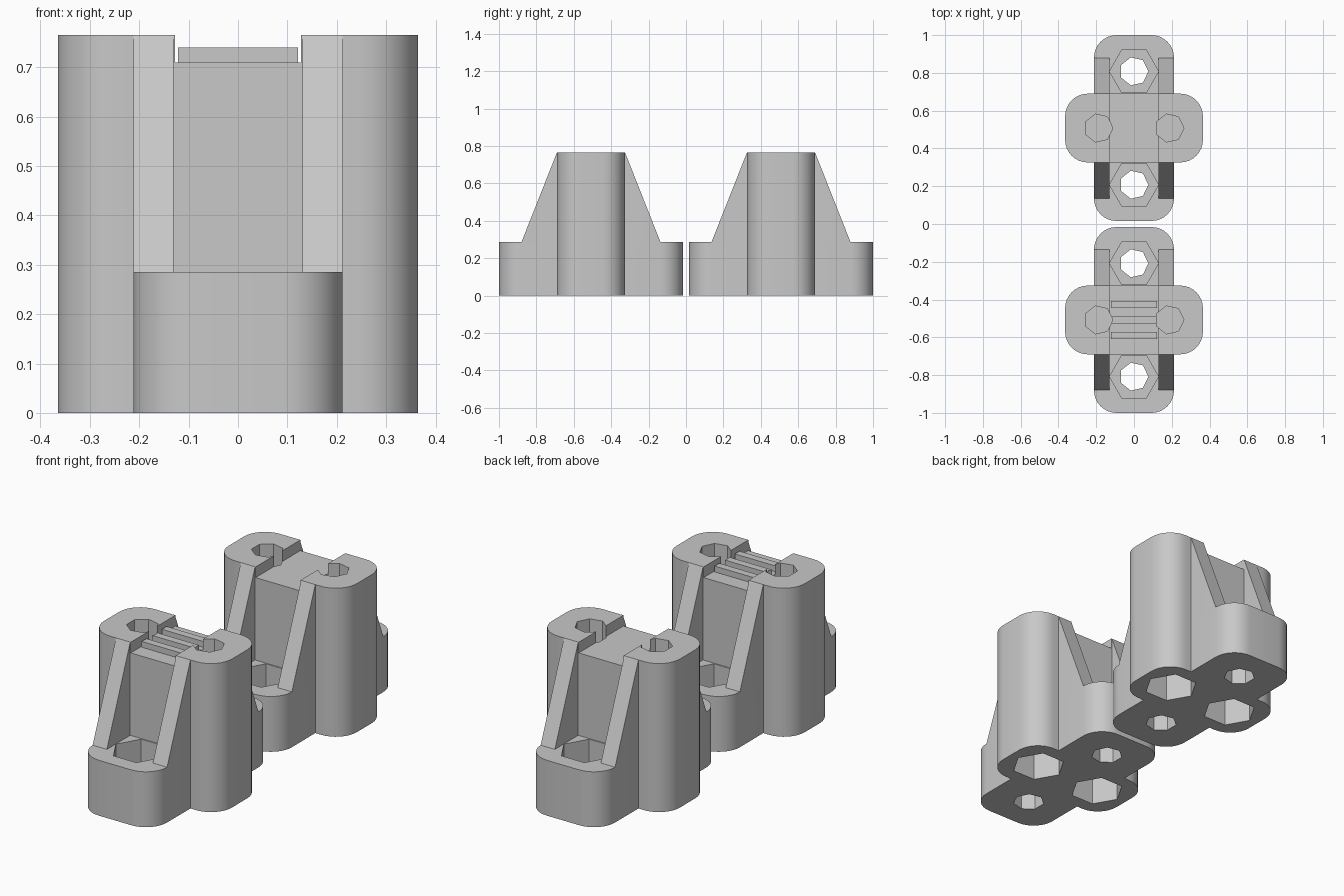
import bpy, bmesh
from math import cos, sin, pi, radians
from mathutils import Vector

if "Cube" in bpy.data.objects:
    bpy.data.objects.remove(bpy.data.objects["Cube"], do_unlink=True)

GREY = bpy.data.materials.new("plain grey")
GREY.use_nodes = True
GREY.diffuse_color = (0.58, 0.58, 0.58, 1)
GREY.node_tree.nodes["Principled BSDF"].inputs["Base Color"].default_value = GREY.diffuse_color

TOP, BASE_TOP = 0.765, 0.285      # tower and foot heights
SADDLE = 0.71                     # floor of the channel across the tower
BOLT_R, NUT_R = 0.076, 0.13
TOWER_BOLT, FOOT_BOLT = 0.188, 0.30


def extrude(name, start, offset):
    """Solid swept from a closed ring of points along an offset."""
    bm = bmesh.new()
    face = bm.faces.new([bm.verts.new(p) for p in start])
    ext = bmesh.ops.extrude_face_region(bm, geom=[face])
    moved = [g for g in ext["geom"] if isinstance(g, bmesh.types.BMVert)]
    bmesh.ops.translate(bm, verts=moved, vec=Vector(offset))
    bmesh.ops.recalc_face_normals(bm, faces=bm.faces)
    mesh = bpy.data.meshes.new(name)
    bm.to_mesh(mesh)
    bm.free()
    mesh.materials.append(GREY)
    ob = bpy.data.objects.new(name, mesh)
    bpy.context.collection.objects.link(ob)
    return ob


def rounded_block(name, hx, hy, r, z1, steps=8):
    ring = []
    for i, (sx, sy) in enumerate([(1, 1), (-1, 1), (-1, -1), (1, -1)]):
        for k in range(steps + 1):
            a = (i + k / steps) * pi / 2
            ring.append((sx * (hx - r) + r * cos(a), sy * (hy - r) + r * sin(a), 0))
    return extrude(name, ring, (0, 0, z1))


def box(name, hx, y0, y1, z0, z1):
    ring = [(-hx, y0, z0), (hx, y0, z0), (hx, y1, z0), (-hx, y1, z0)]
    return extrude(name, ring, (0, 0, z1 - z0))


def prism(name, x, y, r, sides, z0, z1):
    ring = [(x + r * cos(2 * pi * k / sides), y + r * sin(2 * pi * k / sides), z0)
            for k in range(sides)]
    return extrude(name, ring, (0, 0, z1 - z0))


def combine(body, tool, operation):
    """Apply a boolean and drop the tool object."""
    mod = body.modifiers.new("cut", "BOOLEAN")
    mod.operation, mod.solver, mod.object = operation, "EXACT", tool
    bpy.context.view_layer.objects.active = body
    bpy.ops.object.modifier_apply(modifier=mod.name)
    bpy.data.objects.remove(tool, do_unlink=True)


def clamp(name, y, toothed):
    body = rounded_block(name, 0.365, 0.182, 0.12, TOP)
    combine(body, rounded_block("foot", 0.212, 0.492, 0.12, BASE_TOP), "UNION")

    # Sloping ribs from the tower down to the foot
    slope = [(0.182, TOP), (0.372, BASE_TOP), (0.372, 0.27), (0.1, 0.27), (0.1, 0.7)]
    for sx in (-1, 1):
        for sy in (-1, 1):
            ring = [(sx * 0.131, sy * py, pz) for py, pz in slope]
            combine(body, extrude("rib", ring, (sx * 0.081, 0, 0)), "UNION")

    # Channel across the top, with gripping ridges in one half
    combine(body, box("channel", 0.128, -0.3, 0.3, SADDLE, 0.9), "DIFFERENCE")
    if toothed:
        for ry in (-0.082, 0, 0.082):
            ridge = box("ridge", 0.122, ry - 0.019, ry + 0.019, SADDLE - 0.03, 0.74)
            combine(body, ridge, "UNION")

    # Bolt holes and nut pockets
    for s in (-1, 1):
        for tool in (
            prism("tower_bolt", s * TOWER_BOLT, 0, BOLT_R, 7, 0.16, 0.9),
            prism("tower_nut", s * TOWER_BOLT, 0, NUT_R, 6, -0.1, 0.15),
            prism("foot_bolt", 0, s * FOOT_BOLT, BOLT_R, 7, -0.1, 0.5),
            prism("foot_nut", 0, s * FOOT_BOLT, NUT_R, 6, 0.145, 0.4),
        ):
            combine(body, tool, "DIFFERENCE")

    body.location.y = y
    bpy.ops.object.select_all(action="DESELECT")
    body.select_set(True)
    bpy.context.view_layer.objects.active = body
    bpy.ops.object.shade_smooth_by_angle(angle=radians(25))
    return body


clamp("front_clamp_toothed", -0.508, True)
clamp("back_clamp_plain", 0.508, False)
